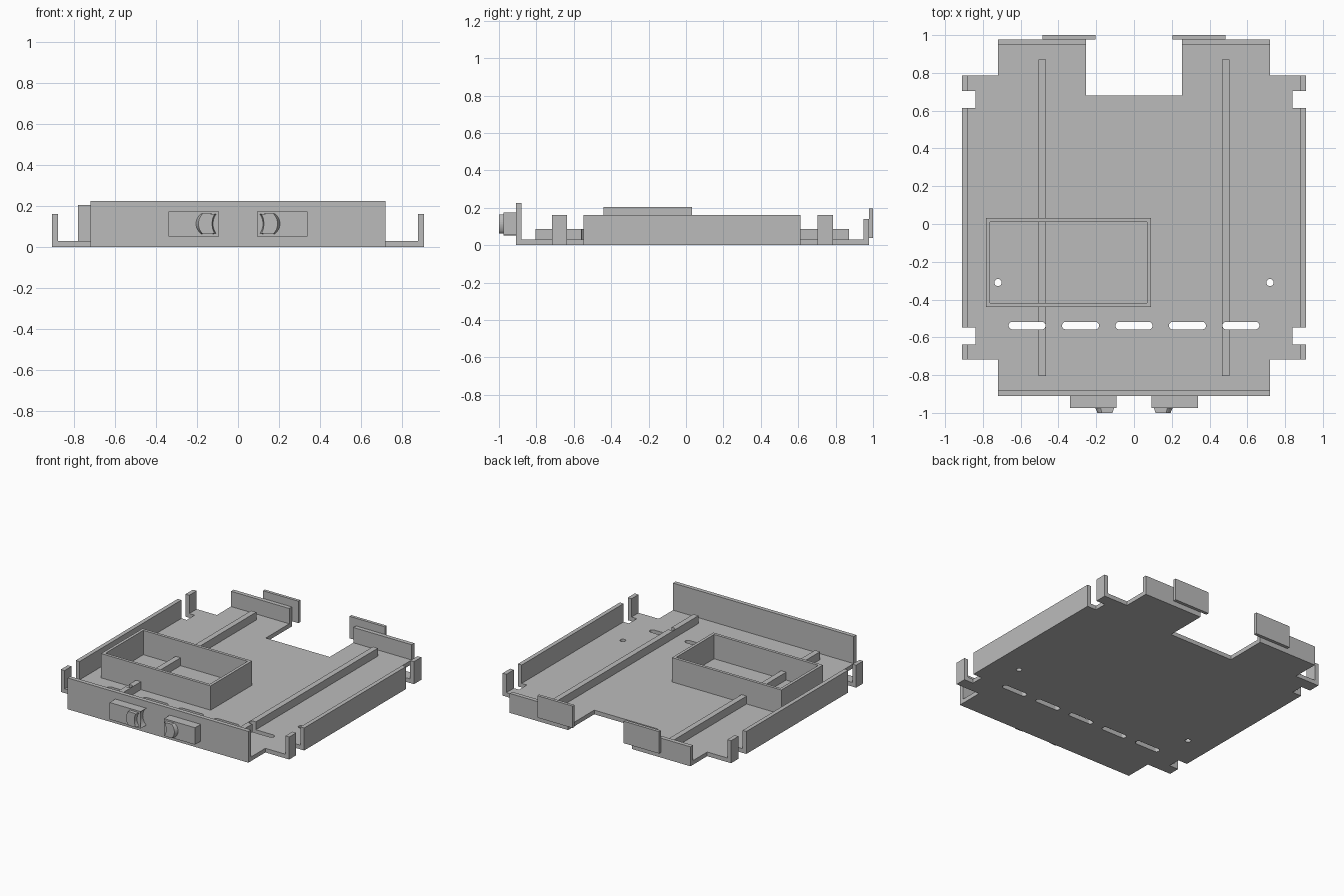
import bpy, bmesh, math

cube = bpy.data.objects.get("Cube")
if cube:
    bpy.data.objects.remove(cube, do_unlink=True)

grey = bpy.data.materials.new("plain grey")
grey.use_nodes = True
COLOR = (0.5, 0.5, 0.5, 1)
grey.diffuse_color = COLOR
grey.node_tree.nodes["Principled BSDF"].inputs["Base Color"].default_value = COLOR


def finish(name, bm):
    bmesh.ops.recalc_face_normals(bm, faces=bm.faces)
    mesh = bpy.data.meshes.new(name)
    bm.to_mesh(mesh)
    bm.free()
    mesh.materials.append(grey)
    obj = bpy.data.objects.new(name, mesh)
    bpy.context.collection.objects.link(obj)
    return obj


def add_prism(bm, points, lo, hi, axis="z", wall=0):
    """Extrude a profile along z or y; a wall width leaves the middle open."""
    place = (lambda a, b: (a, b, lo)) if axis == "z" else (lambda a, b: (a, lo, b))
    face = bm.faces.new([bm.verts.new(place(*p)) for p in points])
    faces = [face]
    if wall:
        face.normal_update()
        faces = bmesh.ops.inset_individual(bm, faces=[face], thickness=wall)["faces"]
        bmesh.ops.delete(bm, geom=[face], context="FACES_ONLY")
    out = bmesh.ops.extrude_face_region(bm, geom=faces)["geom"]
    step = (0, 0, hi - lo) if axis == "z" else (0, hi - lo, 0)
    bmesh.ops.translate(bm, vec=step, verts=[v for v in out if isinstance(v, bmesh.types.BMVert)])


def prism(name, points, lo, hi, axis="z", wall=0):
    bm = bmesh.new()
    add_prism(bm, points, lo, hi, axis, wall)
    return finish(name, bm)


def rect(x0, x1, y0, y1):
    return [(x0, y0), (x1, y0), (x1, y1), (x0, y1)]


def arc(cx, cy, r, start, end, n=12):
    angles = [math.radians(start + (end - start) * i / n) for i in range(n + 1)]
    return [(cx + r * math.cos(a), cy + r * math.sin(a)) for a in angles]


def mirrored(points, side):
    return [(side * x, y) for x, y in points]


T = 0.03
WALL_X, EDGE_X, NOTCH_X, END_X = 0.88, 0.91, 0.838, 0.72
FRONT, BACK = -0.91, 0.978
# lengthwise spans of the side walls: front tab, long wall, back tab
spans = [(-0.717, -0.637), (-0.547, 0.613), (0.703, 0.787)]

# Floor plate with side notches and a rear cutout
half = [(END_X, FRONT + T), (END_X, spans[0][0])]
for i, (a, b) in enumerate(spans):
    half += [(WALL_X, a), (WALL_X, b)]
    if i < 2:
        half += [(NOTCH_X, b), (NOTCH_X, spans[i + 1][0])]
half += [(END_X, spans[2][1]), (END_X, BACK - T), (0.255, BACK - T), (0.255, 0.68)]
floor_plate = prism("floor_plate", half + mirrored(half, -1)[::-1], 0, T)

# Long rails on the floor
rails = [prism(n + "_rail", mirrored(rect(0.465, 0.505, -0.805, 0.872), s), T, 0.087)
         for n, s in (("left", 1), ("right", -1))]

# Slots and screw holes, cut through the floor and rails
bm = bmesh.new()
for i in range(-2, 3):
    cx = i * 0.283
    add_prism(bm, arc(cx + 0.078, -0.538, 0.02, -90, 90) + arc(cx - 0.078, -0.538, 0.02, 90, 270), -0.1, 0.3)
for s in (1, -1):
    add_prism(bm, arc(s * 0.72, -0.31, 0.019, 0, 345, 23), -0.1, 0.3)
cutter = finish("hole_cutter", bm)
cutter.hide_render = True
for obj in [floor_plate] + rails:
    mod = obj.modifiers.new("holes", "BOOLEAN")
    mod.operation, mod.solver, mod.object = "DIFFERENCE", "EXACT", cutter
bpy.context.view_layer.update()
graph = bpy.context.evaluated_depsgraph_get()
for obj in [floor_plate] + rails:
    mesh = bpy.data.meshes.new_from_object(obj.evaluated_get(graph))
    obj.modifiers.clear()
    obj.data = mesh
bpy.data.objects.remove(cutter, do_unlink=True)

# Open rectangular frame standing on the floor
prism("component_frame", rect(-0.783, 0.09, -0.44, 0.032), T, 0.205, wall=T)

# Front wall
prism("front_wall", rect(-END_X, END_X, FRONT, FRONT + T), 0, 0.225)

for n, s in (("left", 1), ("right", -1)):
    # Side walls and corner tabs
    for part, (a, b) in zip(("front_tab", "side_wall", "back_tab"), spans):
        prism(f"{n}_{part}", mirrored(rect(WALL_X, EDGE_X, a, b), s), 0, 0.162)

    # Back walls with taller plates behind them
    prism(n + "_back_wall", mirrored(rect(0.255, END_X, BACK - T, BACK), s), 0, 0.14)
    prism(n + "_back_plate", mirrored(rect(0.203, 0.485, BACK, 1.0), s), 0.037, 0.195)

    # Front clip block with a hollowed inner end
    hollow = arc(0.042, 0.114, 0.08, 50, -50)
    block = [(0.34, 0.053), (0.34, 0.175), (0.093, 0.175)] + hollow + [(0.093, 0.053)]
    prism(n + "_clip_block", mirrored(block, s), -0.975, FRONT, "y")

    # Rounded finger on the clip face, narrowing forward
    bm = bmesh.new()
    finger = arc(0.145, 0.114, 0.06, -58, 58) + arc(0.042, 0.114, 0.08, 37, -37)
    add_prism(bm, mirrored(finger, s), -0.975, -1.0, "y")
    for v in bm.verts:
        if v.co.y < -0.99:
            v.co.x = s * 0.145 + (v.co.x - s * 0.145) * 0.8
    finish(n + "_clip_finger", bm)
